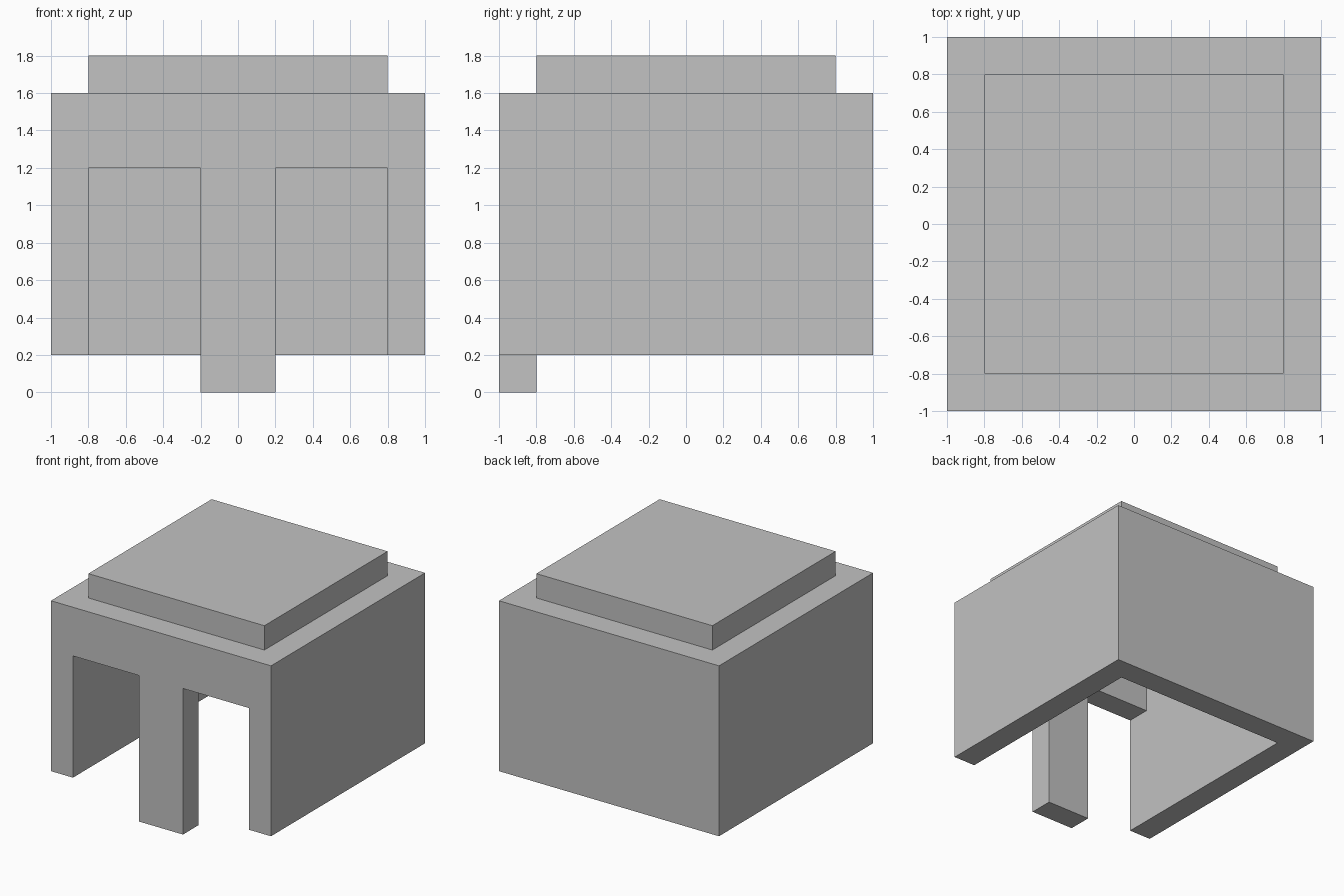
import bpy

if "Cube" in bpy.data.objects:
    bpy.data.objects.remove(bpy.data.objects["Cube"])

steel = bpy.data.materials.new("light_grey")
steel.diffuse_color = (0.54, 0.54, 0.54, 1.0)
steel.use_nodes = True
steel.node_tree.nodes["Principled BSDF"].inputs["Base Color"].default_value = steel.diffuse_color


def box(name, x, y, z):
    """Axis-aligned box from (min, max) ranges."""
    bpy.ops.mesh.primitive_cube_add(size=1)
    ob = bpy.context.object
    ob.name = ob.data.name = name
    for v in ob.data.vertices:
        for i, (lo, hi) in enumerate((x, y, z)):
            v.co[i] = lo if v.co[i] < 0 else hi
    ob.data.materials.append(steel)
    return ob


def cut(target, *ranges):
    """Subtract a box from the target and discard the cutter."""
    cutter = box("cutter", *ranges)
    cutter.hide_render = True
    mod = target.modifiers.new("cut", "BOOLEAN")
    mod.operation = "DIFFERENCE"
    mod.solver = "EXACT"
    mod.object = cutter
    bpy.context.view_layer.objects.active = target
    bpy.ops.object.modifier_apply(modifier=mod.name)
    bpy.data.objects.remove(cutter, do_unlink=True)


# Shell: walls 0.2 thick around an open cavity, with a long front bar
shell = box("shell", (-1, 1), (-1, 1), (0, 1.6))
cut(shell, (-0.8, 0.8), (-0.8, 0.8), (-0.1, 1.7))

# Raise the rim of the sides and back, leaving the front bar down to the ground
cut(shell, (-1.1, 1.1), (-0.8, 1.1), (-0.1, 0.2))
for side in (-1, 1):
    cut(shell, sorted((side * 0.2, side * 1.1)), (-1.1, -0.7), (-0.1, 0.2))
    # Front opening on each side of the bar
    cut(shell, sorted((side * 0.2, side * 0.8)), (-1.1, -0.7), (-0.1, 1.2))

# Raised top plate closing the cavity
box("top_plate", (-0.8, 0.8), (-0.8, 0.8), (1.6, 1.8))
